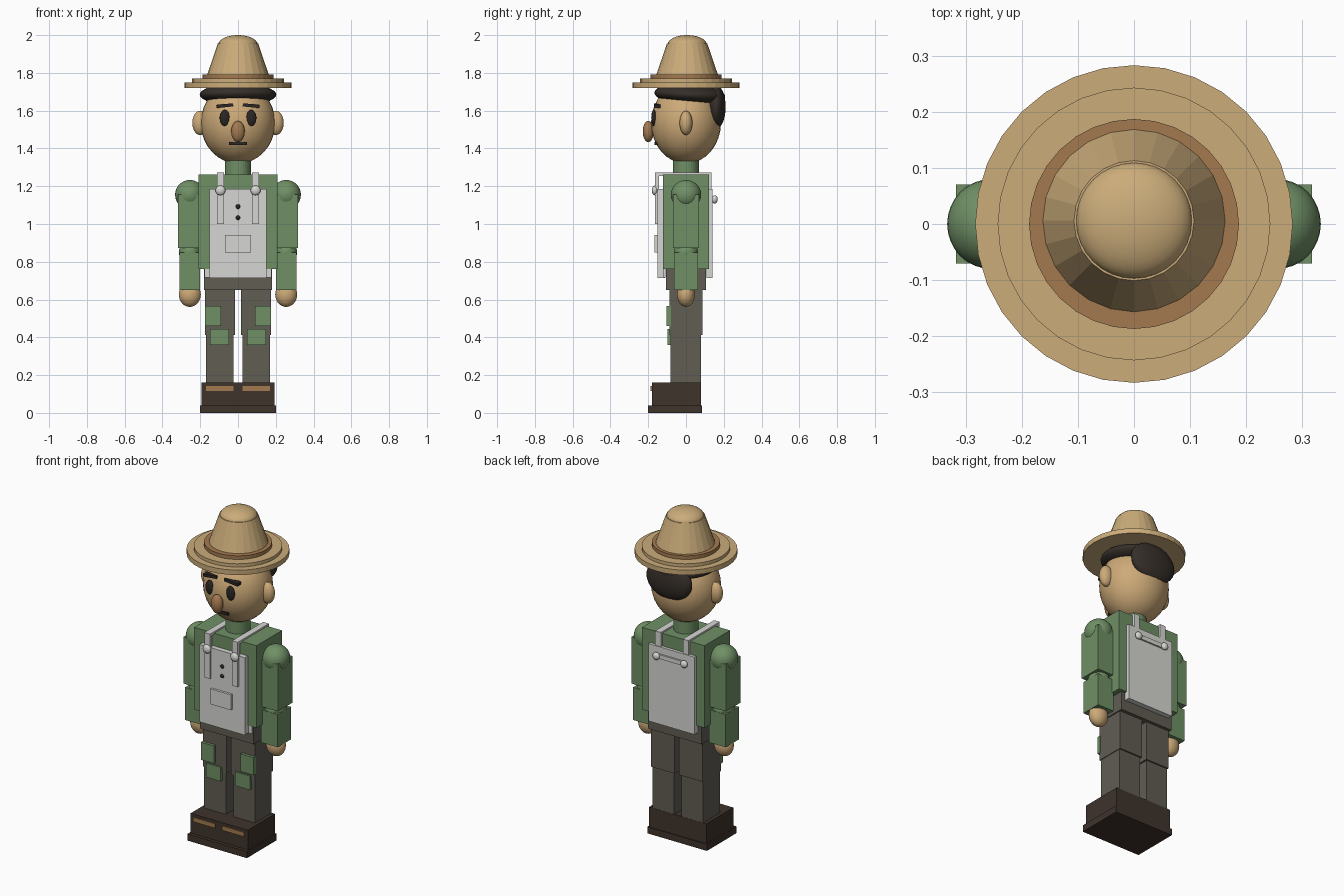
import bpy, math
from mathutils import Matrix

if "Cube" in bpy.data.objects:
    bpy.data.objects.remove(bpy.data.objects["Cube"])


def mat(name, r, g, b):
    def lin(c):
        c /= 255
        return c / 12.92 if c <= 0.04045 else ((c + 0.055) / 1.055) ** 2.4
    m = bpy.data.materials.new(name)
    m.diffuse_color = (lin(r), lin(g), lin(b), 1)
    m.use_nodes = True
    m.node_tree.nodes["Principled BSDF"].inputs["Base Color"].default_value = m.diffuse_color
    return m


STRAW = mat("straw", 203, 172, 122)
SKIN = mat("skin", 205, 170, 120)
BROWN = mat("leather_brown", 163, 122, 80)
HAIR = mat("hair_dark", 54, 47, 41)
BLACK = mat("near_black", 42, 38, 35)
GREEN = mat("shirt_green", 112, 144, 102)
WHITE = mat("apron_white", 214, 214, 211)
GREY = mat("trouser_grey", 97, 93, 84)
SHOE = mat("shoe_brown", 63, 51, 44)


def finish(name, m):
    ob = bpy.context.object
    ob.name = name
    ob.data.materials.append(m)
    return ob


def box(name, m, x, y, z, tilt=0):
    """Box from (min, max) ranges, optionally rolled about y."""
    c = [(a + b) / 2 for a, b in (x, y, z)]
    bpy.ops.mesh.primitive_cube_add(size=1, location=c)
    ob = finish(name, m)
    ob.data.transform(Matrix.Diagonal((x[1] - x[0], y[1] - y[0], z[1] - z[0], 1)))
    ob.rotation_euler.y = tilt
    return ob


def ball(name, m, c, r, tilt=0):
    """Smooth ellipsoid, optionally pitched about x."""
    bpy.ops.mesh.primitive_uv_sphere_add(segments=32, ring_count=16, radius=1, location=c)
    ob = finish(name, m)
    ob.data.transform(Matrix.Diagonal((*r, 1)))
    ob.rotation_euler.x = tilt
    bpy.ops.object.shade_smooth()
    return ob


def cone(name, m, r1, r2, z0, z1, y=0, sides=32):
    bpy.ops.mesh.primitive_cone_add(vertices=sides, radius1=r1, radius2=r2,
                                    depth=z1 - z0, location=(0, y, (z0 + z1) / 2))
    return finish(name, m)


def span(s, a, b):
    """Mirror an x range to side s."""
    return tuple(sorted((s * a, s * b)))


# Hat
cone("hat_brim", STRAW, 0.283, 0.283, 1.72, 1.75)
cone("hat_brim_upper", STRAW, 0.243, 0.243, 1.745, 1.77)
cone("hat_band", BROWN, 0.187, 0.187, 1.765, 1.792)
cone("hat_crown", STRAW, 0.17, 0.107, 1.77, 1.955, 0.006, 24)
ball("hat_top", STRAW, (0, 0.006, 1.95), (0.104, 0.104, 0.05))

# Head, hair and face
ball("head", SKIN, (0, 0, 1.535), (0.197, 0.185, 0.215))
ball("hair_cap", HAIR, (0, 0.02, 1.685), (0.203, 0.188, 0.058), -0.06)
ball("hair_back", HAIR, (0, 0.16, 1.62), (0.15, 0.05, 0.115))
ball("nose", BROWN, (0, -0.2, 1.49), (0.036, 0.029, 0.056))
box("mouth", BLACK, (-0.047, 0.047), (-0.168, -0.14), (1.418, 1.434))
for s, side in ((-1, "left"), (1, "right")):
    ball(f"ear_{side}", SKIN, (s * 0.2, 0, 1.535), (0.042, 0.034, 0.064))
    ball(f"eye_{side}", BLACK, (s * 0.07, -0.171, 1.562), (0.027, 0.013, 0.043))
    box(f"eyebrow_{side}", BLACK, span(s, 0.025, 0.115), (-0.17, -0.135),
        (1.618, 1.635), s * 0.09)

# Neck and torso
cone("neck", GREEN, 0.068, 0.068, 1.25, 1.345)
box("torso", GREEN, (-0.21, 0.21), (-0.122, 0.122), (0.763, 1.262))

# Apron panels, pocket and buttons
box("apron_front", WHITE, (-0.152, 0.152), (-0.152, -0.11), (0.715, 1.185))
box("apron_hem", WHITE, (-0.177, 0.177), (-0.118, -0.108), (0.716, 0.764))
box("apron_back", WHITE, (-0.155, 0.155), (0.108, 0.14), (0.715, 1.185))
box("pocket", WHITE, (-0.068, 0.068), (-0.166, -0.15), (0.85, 0.943))
box("back_strap_bar", WHITE, (-0.093, 0.093), (0.138, 0.15), (1.117, 1.143))
for z in (1.033, 1.092):
    ball("shirt_button", BLACK, (0, -0.152, z), (0.012, 0.008, 0.012))

for s, side in ((-1, "left"), (1, "right")):
    # Shoulder straps with studs
    sx = span(s, 0.074, 0.112)
    box(f"strap_front_{side}", WHITE, sx, (-0.163, -0.143), (1.0, 1.262))
    box(f"strap_top_{side}", WHITE, sx, (-0.163, 0.135), (1.255, 1.272))
    box(f"strap_back_{side}", WHITE, sx, (0.12, 0.136), (1.14, 1.27))
    ball(f"stud_front_{side}", WHITE, (s * 0.093, -0.165, 1.178), (0.026, 0.016, 0.026))
    ball(f"stud_back_{side}", WHITE, (s * 0.093, 0.152, 1.13), (0.022, 0.016, 0.022))

    # Arm
    ball(f"shoulder_{side}", GREEN, (s * 0.255, 0, 1.155), (0.078, 0.08, 0.078))
    box(f"upper_arm_{side}", GREEN, span(s, 0.195, 0.317), (-0.07, 0.07), (0.872, 1.155))
    ball(f"elbow_{side}", GREEN, (s * 0.255, 0, 0.85), (0.058, 0.064, 0.058))
    box(f"forearm_{side}", GREEN, span(s, 0.2, 0.311), (-0.063, 0.063), (0.65, 0.848))
    ball(f"hand_{side}", SKIN, (s * 0.255, 0, 0.627), (0.058, 0.047, 0.066))

    # Leg with knee patches
    box(f"thigh_{side}", GREY, span(s, 0.015, 0.174), (-0.087, 0.088), (0.413, 0.7))
    box(f"shin_{side}", GREY, span(s, 0.025, 0.17), (-0.081, 0.079), (0.15, 0.413))
    box(f"patch_upper_{side}", GREEN, span(s, 0.09, 0.176), (-0.104, -0.08), (0.46, 0.567))
    box(f"patch_lower_{side}", GREEN, span(s, 0.048, 0.147), (-0.097, -0.075), (0.36, 0.445))
    box(f"shoe_stripe_{side}", BROWN, span(s, 0.025, 0.17), (-0.187, -0.178), (0.117, 0.143))

# Waist and shoes
box("waist", GREY, (-0.18, 0.18), (-0.107, 0.107), (0.65, 0.765))
box("shoes", SHOE, (-0.192, 0.192), (-0.18, 0.08), (0.035, 0.16))
box("sole", SHOE, (-0.2, 0.2), (-0.2, 0.085), (0, 0.04))
